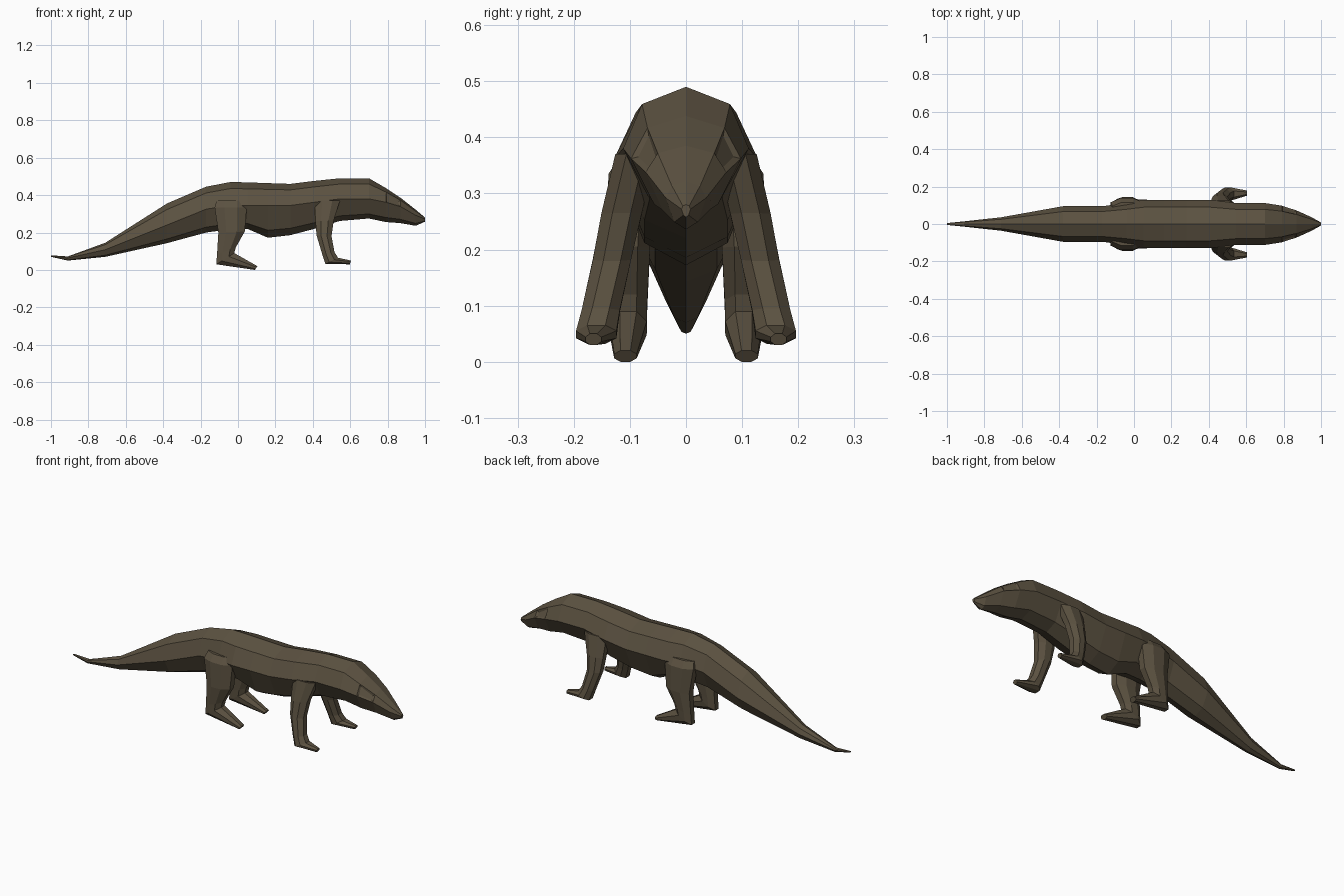
import bpy, bmesh

if "Cube" in bpy.data.objects:
    bpy.data.objects.remove(bpy.data.objects["Cube"])

hide = bpy.data.materials.new("dark brown hide")
hide.diffuse_color = (0.105, 0.083, 0.052, 1)
hide.use_nodes = True
hide.node_tree.nodes["Principled BSDF"].inputs["Base Color"].default_value = hide.diffuse_color


def finish(bm, name):
    bmesh.ops.recalc_face_normals(bm, faces=bm.faces)
    me = bpy.data.meshes.new(name)
    bm.to_mesh(me)
    bm.free()
    me.materials.append(hide)
    ob = bpy.data.objects.new(name, me)
    bpy.context.collection.objects.link(ob)
    return ob


def loft(bm, rings):
    """Skin a list of rings and cap both ends; returns side faces per span."""
    vs = [[bm.verts.new(p) for p in r] for r in rings]
    n = len(vs[0])
    spans = []
    for a, b in zip(vs, vs[1:]):
        spans.append([bm.faces.new((a[i], a[(i + 1) % n], b[(i + 1) % n], b[i]))
                      for i in range(n)])
    bm.faces.new(vs[0])
    bm.faces.new(vs[-1])
    return spans


def body_ring(x, top, width, side, bottom):
    """Eight-sided section: ridge, back edge, flank, belly edge, keel."""
    half = [(.7 * width, top - .28 * (top - side)), (width, side),
            (.58 * width, bottom + .23 * (side - bottom))]
    return ([(x, 0, top)] + [(x, y, z) for y, z in half] + [(x, 0, bottom)]
            + [(x, -y, z) for y, z in reversed(half)])


# Body, tail and head: x, ridge z, half width, flank z, keel z
body = [
    (-1.0, .078, .005, .074, .070),
    (-.91, .072, .014, .064, .050),
    (-.71, .145, .036, .108, .070),
    (-.38, .355, .095, .240, .143),
    (-.17, .445, .095, .325, .200),
    (-.04, .470, .112, .345, .218),
    (.05, .468, .128, .345, .220),
    (.16, .464, .128, .345, .172),
    (.28, .460, .128, .345, .186),
    (.41, .476, .128, .362, .220),
    (.545, .490, .112, .380, .262),
    (.70, .490, .112, .380, .275),
    (.79, .438, .098, .362, .256),
    (.87, .385, .072, .338, .250),
    (.95, .322, .036, .292, .236),
    (1.0, .280, .008, .272, .258),
]
bm = bmesh.new()
spans = loft(bm, [body_ring(*row) for row in body])
bmesh.ops.recalc_face_normals(bm, faces=bm.faces)
# Eye sockets sunk into the cheeks
bmesh.ops.inset_individual(bm, faces=[spans[12][1], spans[12][6]],
                           thickness=.014, depth=-.006)
finish(bm, "body")


def leg(name, sections):
    """Pair of legs; each section: back x, z, front x, z, centre y, half width."""
    bm = bmesh.new()
    half = [(0, .45), (.3, 1), (.7, 1), (1, .45)]
    prof = half + [(t, -w) for t, w in reversed(half)]
    for s in (1, -1):
        loft(bm, [[(bx + (fx - bx) * t, s * (yc + hy * w), bz + (fz - bz) * t)
                   for t, w in prof] for bx, bz, fx, fz, yc, hy in sections])
    finish(bm, name)


leg("hind_legs", [
    (-.115, .37, .04, .37, .08, .035),
    (-.125, .335, .047, .335, .098, .04),
    (-.105, .2, .036, .205, .104, .04),
    (-.112, .085, -.012, .12, .103, .034),
    (-.116, .03, -.02, .09, .103, .033),
    (.09, 0, .104, .02, .108, .02),
])
leg("front_legs", [
    (.41, .37, .545, .37, .09, .036),
    (.414, .26, .512, .265, .115, .036),
    (.42, .185, .5, .18, .132, .034),
    (.45, .085, .516, .095, .152, .034),
    (.467, .032, .535, .065, .16, .036),
    (.598, .03, .605, .05, .165, .014),
])
